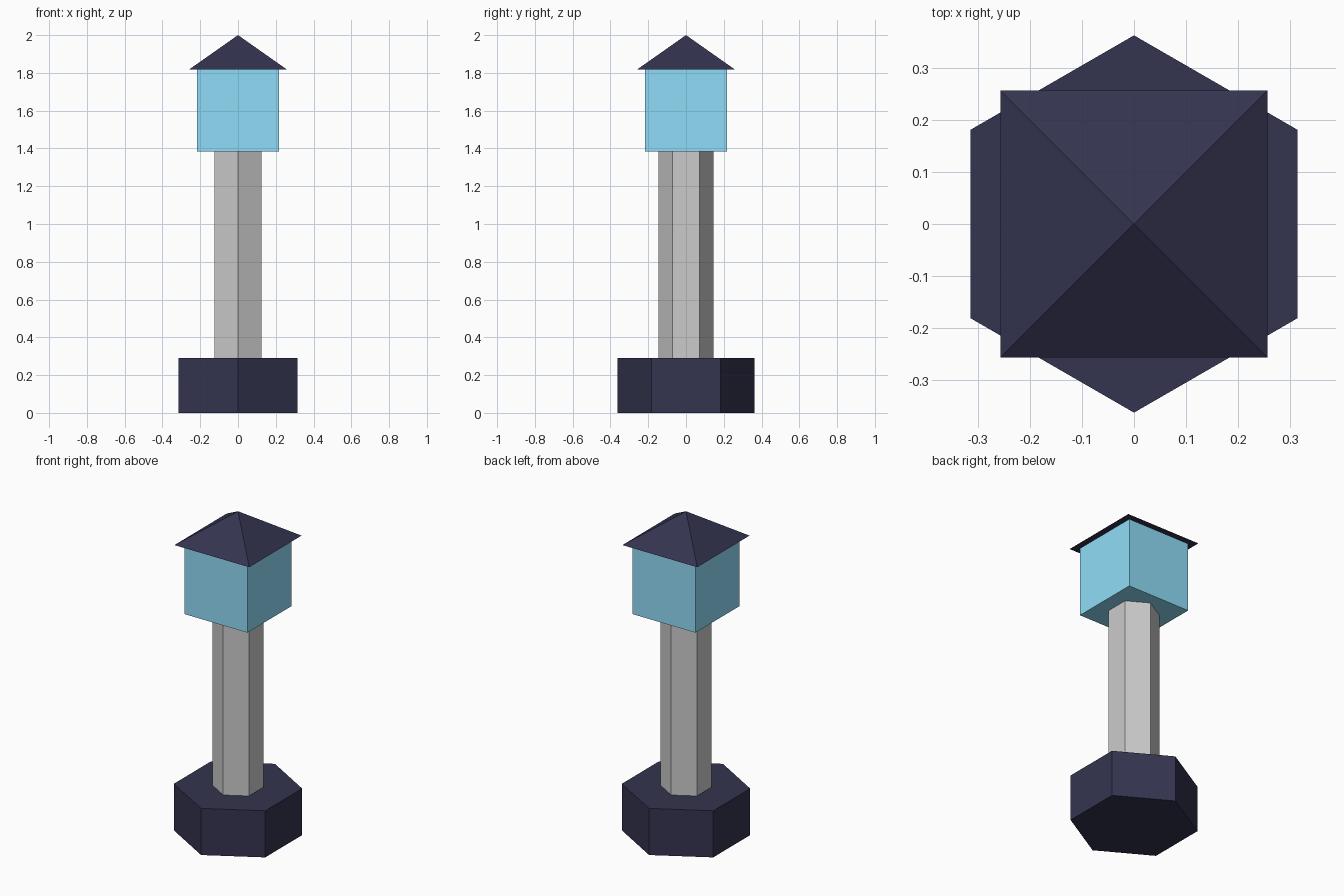
import bpy
from math import radians

if "Cube" in bpy.data.objects:
    bpy.data.objects.remove(bpy.data.objects["Cube"])


def material(name, rgb):
    mat = bpy.data.materials.new(name)
    mat.diffuse_color = (*rgb, 1.0)
    mat.use_nodes = True
    mat.node_tree.nodes["Principled BSDF"].inputs["Base Color"].default_value = mat.diffuse_color
    return mat


def prism(name, sides, r_bottom, r_top, z0, z1, turn=0, mat=None):
    # Flat-sided prism or pyramid standing between two heights
    bpy.ops.mesh.primitive_cone_add(
        vertices=sides, radius1=r_bottom, radius2=r_top, depth=z1 - z0,
        location=(0, 0, (z0 + z1) / 2), rotation=(0, 0, radians(turn)))
    obj = bpy.context.object
    obj.name = name
    bpy.ops.object.transform_apply(location=False, rotation=True, scale=False)
    if mat:
        obj.data.materials.append(mat)
    return obj


navy = material("navy", (0.034, 0.034, 0.08))
glass = material("pale_blue", (0.28, 0.72, 0.94))

# Hexagonal foot and post, corners pointing front and back
prism("base", 6, 0.363, 0.363, 0.0, 0.29, mat=navy)
prism("post", 6, 0.145, 0.145, 0.29, 1.385)

# Square lantern box and overhanging pyramid roof
prism("lantern", 4, 0.306, 0.306, 1.385, 1.819, 45, glass)
prism("roof", 4, 0.364, 0.0, 1.819, 2.0, 45, navy)
